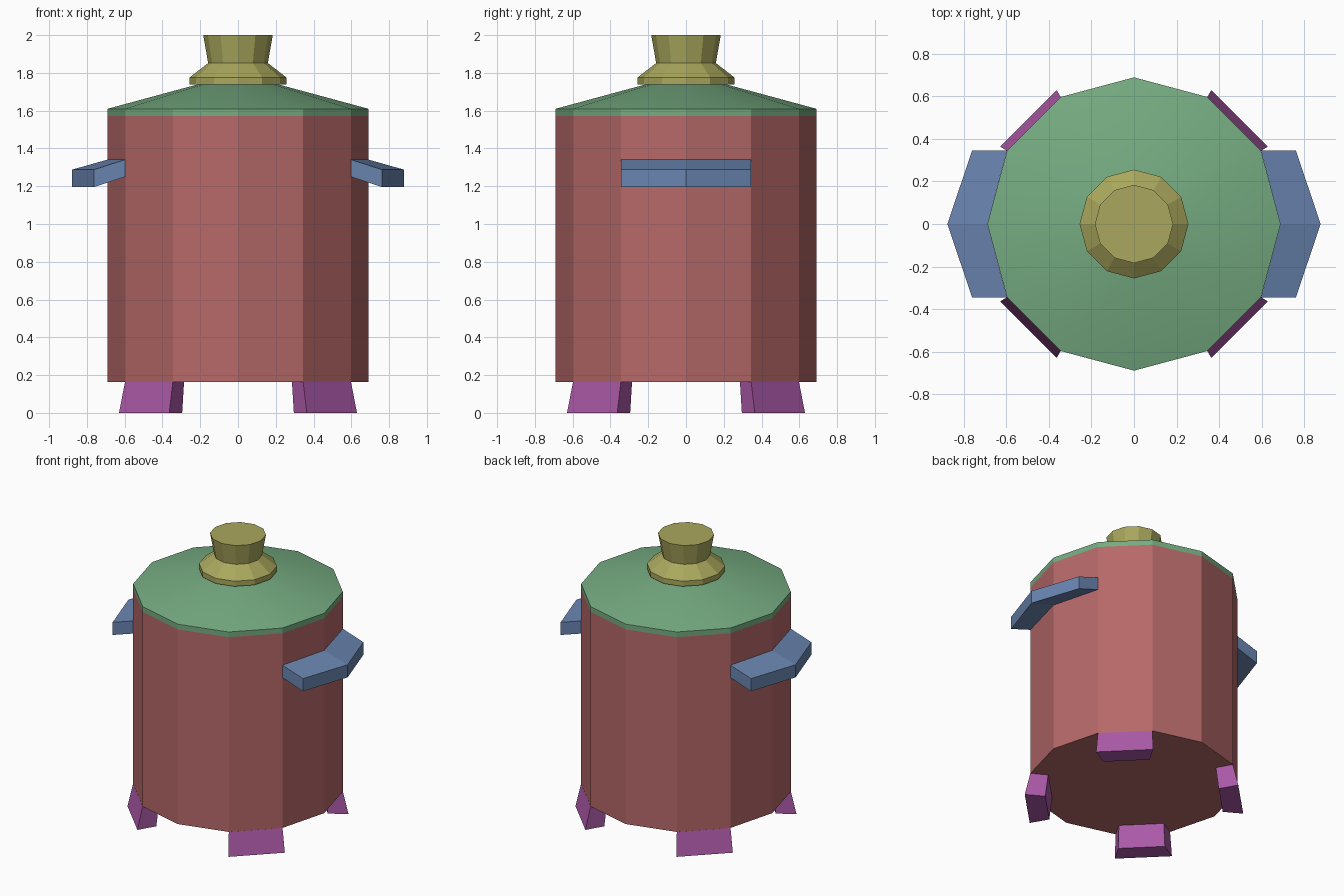
import bpy, bmesh
from math import cos, sin, pi, radians

if "Cube" in bpy.data.objects:
    bpy.data.objects.remove(bpy.data.objects["Cube"])

SIDES = 12


def material(name, rgb):
    m = bpy.data.materials.new(name)
    m.diffuse_color = (*rgb, 1)
    m.use_nodes = True
    m.node_tree.nodes["Principled BSDF"].inputs["Base Color"].default_value = m.diffuse_color
    return m


def finish(name, bm, mat):
    bmesh.ops.recalc_face_normals(bm, faces=bm.faces)
    me = bpy.data.meshes.new(name)
    bm.to_mesh(me)
    bm.free()
    me.materials.append(mat)
    ob = bpy.data.objects.new(name, me)
    bpy.context.collection.objects.link(ob)
    return ob


def loft(name, rings, mat):
    """Skin equal-sized rings of points and cap both ends."""
    bm = bmesh.new()
    loops = [[bm.verts.new(p) for p in ring] for ring in rings]
    n = len(loops[0])
    for a, b in zip(loops, loops[1:]):
        for i in range(n):
            j = (i + 1) % n
            bm.faces.new((a[i], a[j], b[j], b[i]))
    bm.faces.new(loops[0])
    bm.faces.new(loops[-1])
    return finish(name, bm, mat)


def lathe(name, profile, mat):
    """Twelve-sided turned part from (radius, z) pairs."""
    angles = [2 * pi * i / SIDES for i in range(SIDES)]
    return loft(name, [[(r * cos(a), r * sin(a), z) for a in angles]
                       for r, z in profile], mat)


red = material("body_red", (0.47, 0.14, 0.14))
green = material("lid_green", (0.18, 0.41, 0.22))
olive = material("knob_olive", (0.40, 0.39, 0.11))
blue = material("handle_blue", (0.14, 0.23, 0.43))
purple = material("foot_purple", (0.41, 0.10, 0.39))

# Pot, lid and knob
lathe("pot_body", [(0.69, 0.163), (0.69, 1.572)], red)
lid = lathe("lid", [(0.69, 1.572), (0.69, 1.61), (0.21, 1.74)], green)
lathe("lid_knob", [(0.256, 1.738), (0.256, 1.776), (0.158, 1.852), (0.184, 2.0)], olive)

# The sloping top of the lid is smooth, its rim stays sharp
bpy.context.view_layer.objects.active = lid
lid.select_set(True)
bpy.ops.object.shade_smooth_by_angle(angle=radians(20))
lid.select_set(False)

# Bent handles: a sloping cross-section swept along three stations in y
for side, sx in (("right", 1), ("left", -1)):
    stations = [(-0.345, 0.598, 0.762), (0, 0.69, 0.878), (0.345, 0.598, 0.762)]
    loft(side + "_handle",
         [[(sx * xi, y, 1.25), (sx * xo, y, 1.196), (sx * xo, y, 1.288), (sx * xi, y, 1.341)]
          for y, xi, xo in stations], blue)

# Flared wedge feet under the four diagonal facets:
# z, inner half width and distance, outer half width and distance
for i, label in enumerate(("back_right", "back_left", "front_left", "front_right")):
    rings = [[(d0, -w0, z), (d1, -w1, z), (d1, w1, z), (d0, w0, z)]
             for z, w0, d0, w1, d1 in ((0, 0.153, 0.571, 0.188, 0.703),
                                       (0.163, 0.148, 0.552, 0.179, 0.667))]
    foot = loft(label + "_foot", rings, purple)
    foot.rotation_euler.z = pi / 4 + i * pi / 2
